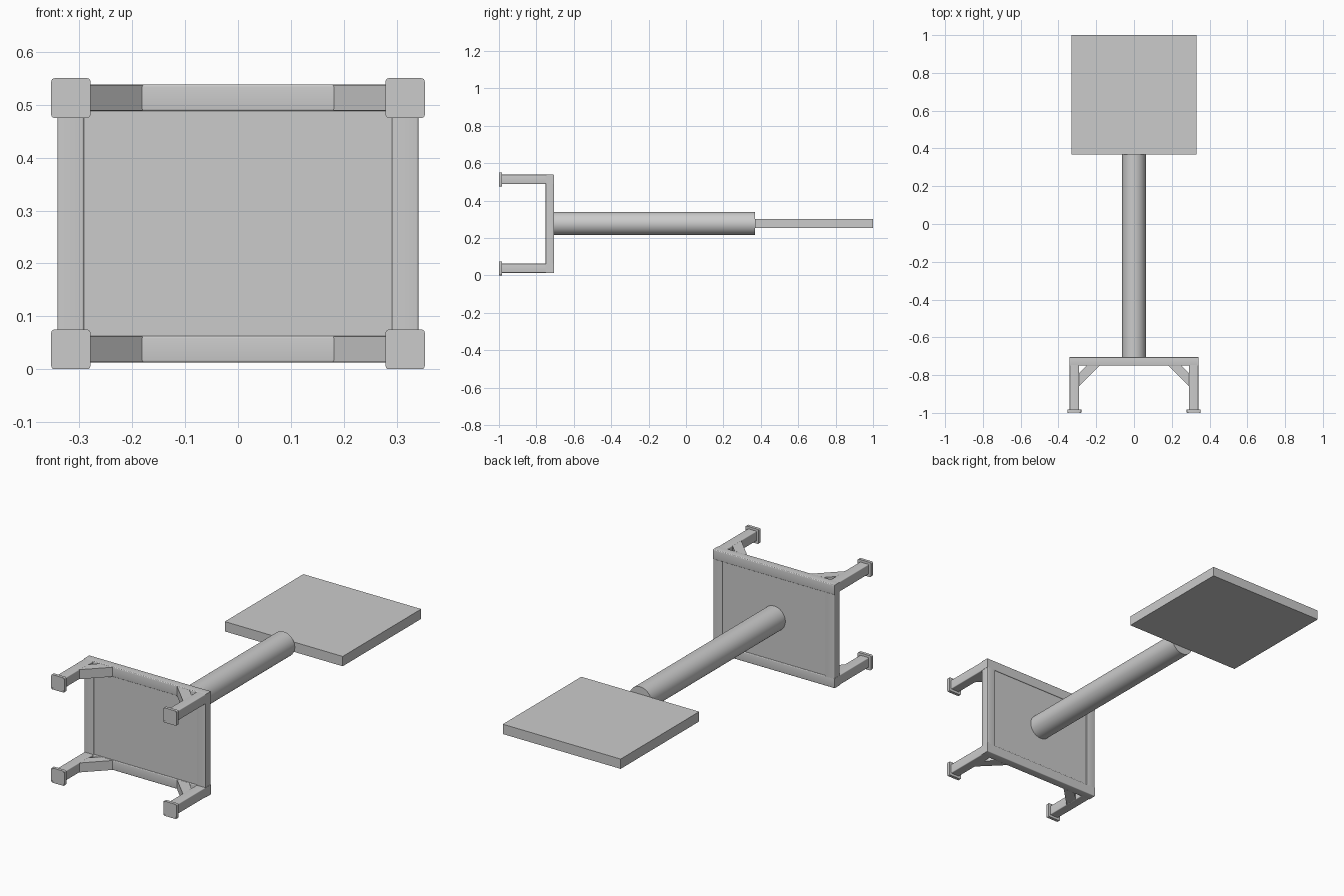
import bpy, bmesh, math
from mathutils import Matrix

cube = bpy.data.objects.get("Cube")
if cube:
    bpy.data.objects.remove(cube)

# One plain grey for everything
grey = bpy.data.materials.new("plain_grey")
grey.use_nodes = True
colour = (0.6, 0.6, 0.6, 1)
grey.diffuse_color = colour
grey.node_tree.nodes["Principled BSDF"].inputs["Base Color"].default_value = colour


def add_object(name, bm):
    bmesh.ops.recalc_face_normals(bm, faces=bm.faces)
    mesh = bpy.data.meshes.new(name)
    bm.to_mesh(mesh)
    bm.free()
    obj = bpy.data.objects.new(name, mesh)
    mesh.materials.append(grey)
    bpy.context.collection.objects.link(obj)
    return obj


def smooth(obj):
    bpy.ops.object.select_all(action="DESELECT")
    obj.select_set(True)
    bpy.context.view_layer.objects.active = obj
    bpy.ops.object.shade_smooth_by_angle(angle=math.radians(35))


def box(name, low, high, round_axis=None, radius=0.004):
    """Box between two corners; edges along round_axis are rounded."""
    bm = bmesh.new()
    bmesh.ops.create_cube(bm, size=1)
    for v in bm.verts:
        v.co = [l + (c + 0.5) * (h - l) for c, l, h in zip(v.co, low, high)]
    if round_axis is not None:
        edges = [e for e in bm.edges
                 if abs(e.verts[0].co[round_axis] - e.verts[1].co[round_axis]) > 1e-4]
        bmesh.ops.bevel(bm, geom=edges, offset=radius, segments=4,
                        profile=0.5, affect="EDGES")
    obj = add_object(name, bm)
    if round_axis is not None:
        smooth(obj)
    return obj


def cylinder_y(name, x, z, y0, y1, radius, sides):
    bm = bmesh.new()
    place = Matrix.Translation((x, (y0 + y1) / 2, z)) @ Matrix.Rotation(math.pi / 2, 4, "X")
    bmesh.ops.create_cone(bm, cap_ends=True, segments=sides, radius1=radius,
                          radius2=radius, depth=y1 - y0, matrix=place)
    smooth(add_object(name, bm))


def brace(name, side, z0, z1):
    """Diagonal strut from rail to leg, extruded upwards."""
    outline = [(0.18, -0.749), (0.25, -0.749), (0.293, -0.792), (0.293, -0.862)]
    bm = bmesh.new()
    face = bm.faces.new([bm.verts.new((side * x, y, z0)) for x, y in outline])
    new = bmesh.ops.extrude_face_region(bm, geom=[face])["geom"]
    bmesh.ops.translate(bm, vec=(0, 0, z1 - z0),
                        verts=[v for v in new if isinstance(v, bmesh.types.BMVert)])
    add_object(name, bm)


MID = 0.276
FRONT, BACK = -0.75, -0.705

# Frame rails, legs, braces and foot plates
for level, z in (("lower", 0.038), ("upper", 0.513)):
    z0, z1 = z - 0.025, z + 0.025
    box(f"{level}_rail", (-0.342, FRONT, z0), (0.342, BACK, z1), 0)
    for hand, s in (("left", 1), ("right", -1)):
        tag = f"{level}_{hand}"
        x = s * 0.316
        box(f"{tag}_leg", (x - 0.025, -0.986, z0), (x + 0.025, FRONT + 0.01, z1), 1)
        brace(f"{tag}_brace", s, z0 + 0.001, z1 - 0.001)
        fz = 0.0375 if level == "lower" else 0.5125
        box(f"{tag}_foot", (x - 0.037, -0.9985, fz - 0.0375),
            (x + 0.037, -0.983, fz + 0.0375), 1, 0.006)
        for i in (-1, 1):
            for j in (-1, 1):
                cylinder_y(f"{tag}_screw", x + i * 0.031, fz + j * 0.0315,
                           -1.0, -0.997, 0.004, 12)

# Side posts between the rails
for hand, s in (("left", 1), ("right", -1)):
    x = s * 0.316
    box(f"{hand}_post", (x - 0.025, FRONT, 0.06), (x + 0.025, BACK, 0.49), 2)

# Panel, central tube and end board
box("panel", (-0.295, -0.745, 0.06), (0.295, -0.71, 0.49))
cylinder_y("tube", 0, MID + 0.001, -0.712, 0.368, 0.0625, 48)
box("board", (-0.332, 0.368, MID - 0.024), (0.332, 1.0, MID + 0.026))
